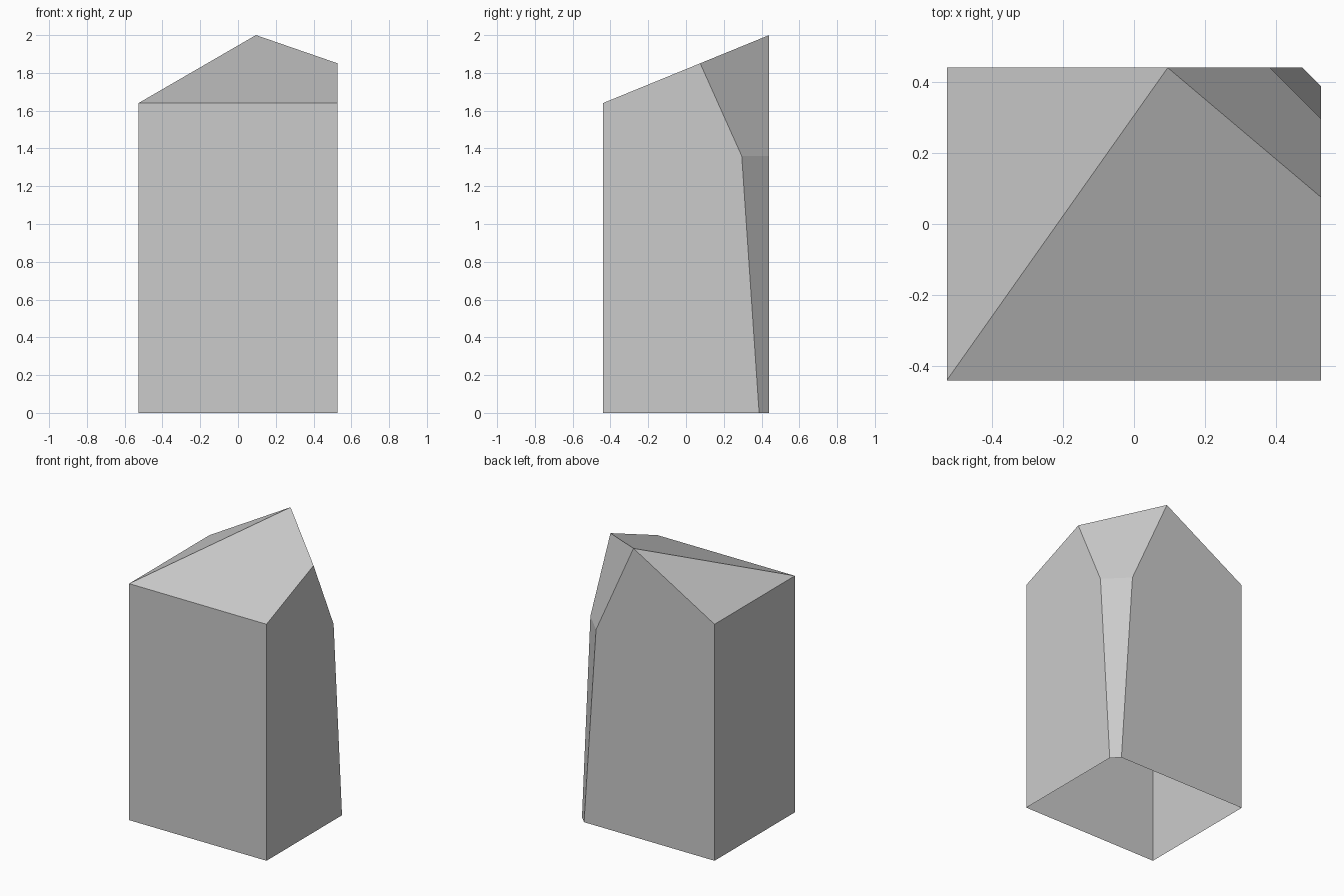
import bpy
import bmesh
from mathutils import Vector

default = bpy.data.objects.get("Cube")
if default:
    bpy.data.objects.remove(default, do_unlink=True)

X, Y, SHOULDER, TOP = 0.527, 0.44, 1.64, 2.0
WAIST = 1.36
peak = Vector((0.095, Y, TOP))
centre = Vector((0, 0, 0.8))


def slice_off(bm, a, b, c):
    """Cut the solid by the plane through three points and cap the cut."""
    a, b, c = Vector(a), Vector(b), Vector(c)
    normal = (b - a).cross(c - a).normalized()
    if normal.dot(centre - a) > 0:
        normal.negate()
    geom = bm.verts[:] + bm.edges[:] + bm.faces[:]
    cut = bmesh.ops.bisect_plane(bm, geom=geom, dist=1e-5, plane_co=a,
                                 plane_no=normal, clear_outer=True)
    edges = [e for e in cut["geom_cut"]
             if isinstance(e, bmesh.types.BMEdge) and e.is_boundary]
    bmesh.ops.contextual_create(bm, geom=edges)


# Block that the facets are cut from
bm = bmesh.new()
bmesh.ops.create_cube(bm, size=1)
for v in bm.verts:
    v.co = Vector((v.co.x * 2 * X, v.co.y * 2 * Y, (v.co.z + 0.5) * 2.2))

# Front roof slope, then side roof slope
slice_off(bm, (-X, -Y, SHOULDER), (X, -Y, SHOULDER), peak)
slice_off(bm, (-X, -Y, SHOULDER), (-X, Y, SHOULDER), peak)
# Back corner: steep upper facet and undercut-free lower facet
slice_off(bm, peak, (X, 0.295, WAIST), (0.382, Y, WAIST))
slice_off(bm, (0.382, Y, WAIST), (X, 0.295, WAIST), (X, 0.387, 0))

# The underside is open
bmesh.ops.remove_doubles(bm, verts=bm.verts[:], dist=0.003)
bmesh.ops.recalc_face_normals(bm, faces=bm.faces[:])
base = [f for f in bm.faces if f.calc_center_median().z < 0.001]
bmesh.ops.delete(bm, geom=base, context="FACES_ONLY")

mesh = bpy.data.meshes.new("faceted_stone")
bm.to_mesh(mesh)
bm.free()
stone = bpy.data.objects.new("faceted_stone", mesh)
bpy.context.collection.objects.link(stone)

# Plain grey surface
grey = bpy.data.materials.new("light_grey")
grey.use_nodes = True
colour = (0.6, 0.6, 0.6, 1)
grey.diffuse_color = colour
grey.node_tree.nodes["Principled BSDF"].inputs["Base Color"].default_value = colour
mesh.materials.append(grey)
